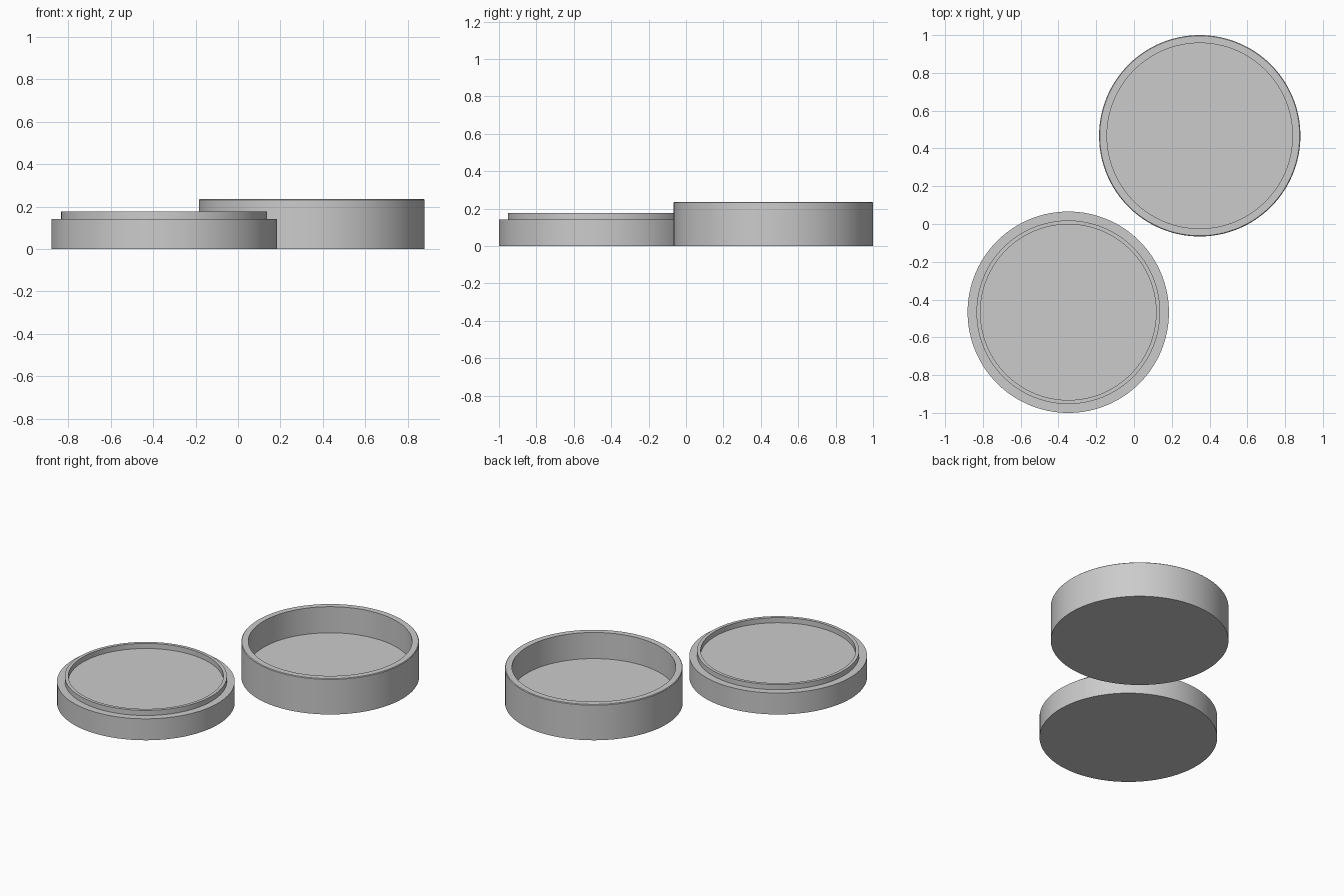
import bpy, bmesh, math
from mathutils import Matrix

if "Cube" in bpy.data.objects:
    bpy.data.objects.remove(bpy.data.objects["Cube"])

SEGMENTS = 128

grey = bpy.data.materials.new("plain grey")
grey.diffuse_color = (0.6, 0.6, 0.6, 1)
grey.use_nodes = True
grey.node_tree.nodes["Principled BSDF"].inputs["Base Color"].default_value = grey.diffuse_color


def lathe(name, profile, x, y):
    """Spin a closed (radius, height) profile, starting and ending on the axis."""
    bm = bmesh.new()
    verts = [bm.verts.new((r, 0, z)) for r, z in profile]
    edges = [bm.edges.new(pair) for pair in zip(verts, verts[1:])]
    bmesh.ops.spin(bm, geom=verts + edges, cent=(0, 0, 0), axis=(0, 0, 1),
                   angle=math.tau, steps=SEGMENTS, use_duplicate=False)
    bmesh.ops.remove_doubles(bm, verts=bm.verts, dist=0.0001)
    bmesh.ops.recalc_face_normals(bm, faces=bm.faces)
    mesh = bpy.data.meshes.new(name)
    bm.to_mesh(mesh)
    bm.free()
    mesh.materials.append(grey)
    obj = bpy.data.objects.new(name, mesh)
    obj.location = (x, y, 0)
    bpy.context.collection.objects.link(obj)
    bpy.context.view_layer.objects.active = obj
    obj.select_set(True)
    bpy.ops.object.shade_smooth_by_angle(angle=math.radians(30))
    obj.select_set(False)


R = 0.533      # outer radius of both halves
C = 0.004      # small chamfer on the rim

# Open round container with a thick floor
lathe("container", [(0, 0), (R, 0), (R, 0.236 - C), (R - C, 0.236),
                    (0.491, 0.236), (0.491, 0.063), (0, 0.063)], 0.348, 0.467)

# Lid lying upside down, with a raised locating lip
lathe("lid", [(0, 0), (R, 0), (R, 0.142), (0.486, 0.142), (0.486, 0.176),
              (0.465, 0.176), (0.465, 0.142), (0, 0.142)], -0.348, -0.467)
